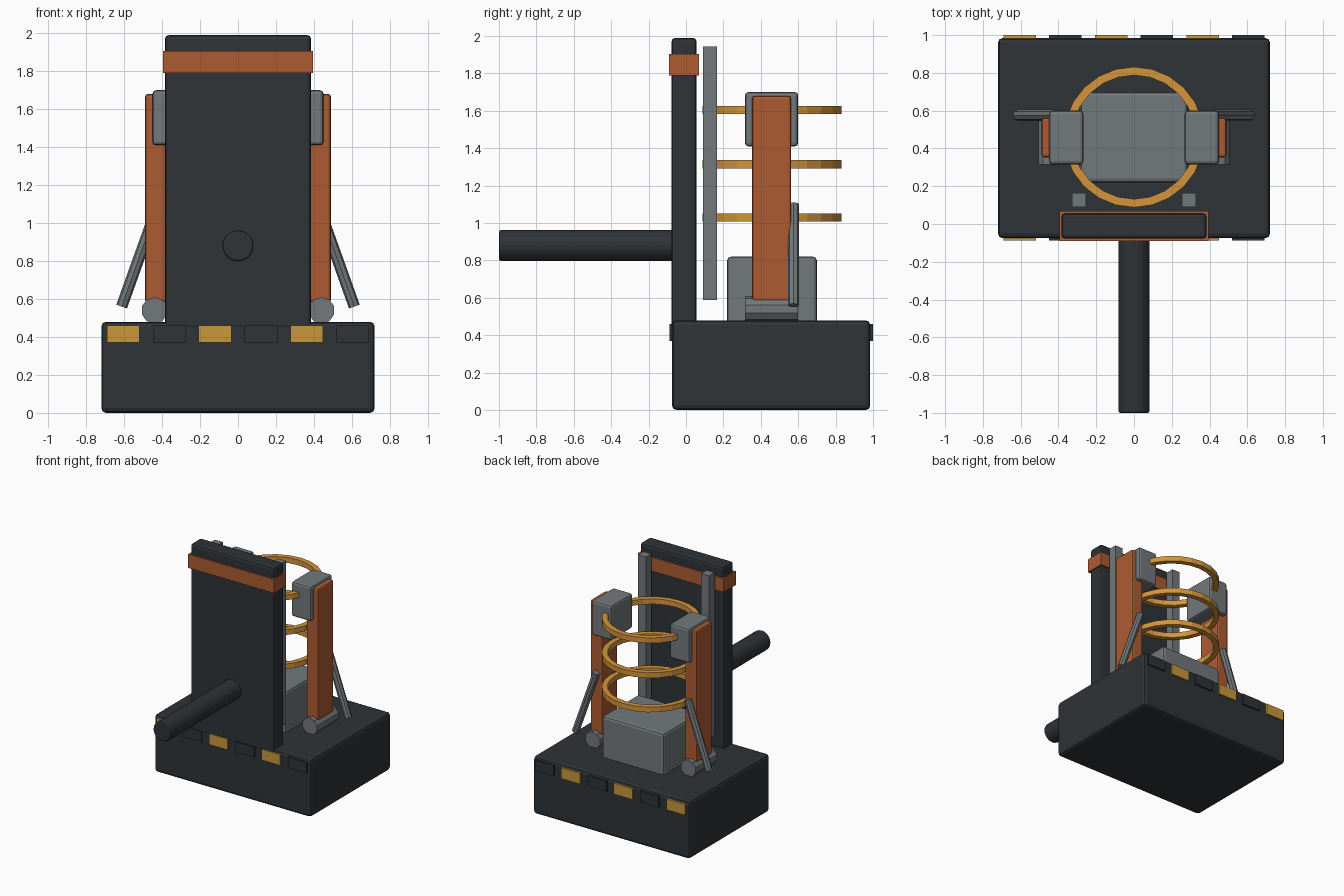
import bpy, bmesh, math
from mathutils import Vector

if "Cube" in bpy.data.objects:
    bpy.data.objects.remove(bpy.data.objects["Cube"])


def material(name, rgb):
    m = bpy.data.materials.new(name)
    m.diffuse_color = (*rgb, 1)
    m.use_nodes = True
    m.node_tree.nodes["Principled BSDF"].inputs["Base Color"].default_value = m.diffuse_color
    return m


DARK = material("dark_metal", (0.028, 0.033, 0.038))
GREY = material("grey_metal", (0.17, 0.19, 0.20))
ORANGE = material("orange_paint", (0.42, 0.105, 0.032))
YELLOW = material("yellow_paint", (0.58, 0.31, 0.045))
GOLD = material("gold_ring", (0.66, 0.30, 0.045))


def add_bevel(ob, width):
    if width:
        b = ob.modifiers.new("bevel", 'BEVEL')
        b.width = width
        b.segments = 2
        b.limit_method = 'ANGLE'


def box(name, x, y, z, mat, bevel=0.0):
    """Box given by its (min, max) range on each axis."""
    lo, hi = Vector((x[0], y[0], z[0])), Vector((x[1], y[1], z[1]))
    bpy.ops.mesh.primitive_cube_add(size=1, location=(lo + hi) / 2)
    ob = bpy.context.object
    ob.name = name
    ob.scale = hi - lo
    bpy.ops.object.transform_apply(location=False, rotation=False, scale=True)
    ob.data.materials.append(mat)
    add_bevel(ob, bevel)
    return ob


def rod(name, a, b, radius, sides, mat, bevel=0.0):
    """Cylinder running from point a to point b."""
    a, b = Vector(a), Vector(b)
    bpy.ops.mesh.primitive_cylinder_add(
        vertices=sides, radius=radius, depth=(b - a).length, location=(a + b) / 2,
        rotation=(b - a).to_track_quat('Z', 'Y').to_euler())
    ob = bpy.context.object
    ob.name = name
    ob.data.materials.append(mat)
    add_bevel(ob, bevel)
    return ob


def ring(name, centre, inner, outer, height, sides, mat):
    """Flat band ring with a square section."""
    bm = bmesh.new()
    section = [(inner, -height / 2), (outer, -height / 2), (outer, height / 2), (inner, height / 2)]
    loops = []
    for i in range(sides):
        t = 2 * math.pi * i / sides
        loops.append([bm.verts.new((r * math.cos(t), r * math.sin(t), h)) for r, h in section])
    for i in range(sides):
        p, q = loops[i], loops[(i + 1) % sides]
        for k in range(4):
            n = (k + 1) % 4
            bm.faces.new((p[k], q[k], q[n], p[n]))
    bmesh.ops.recalc_face_normals(bm, faces=bm.faces)
    me = bpy.data.meshes.new(name)
    bm.to_mesh(me)
    bm.free()
    ob = bpy.data.objects.new(name, me)
    ob.location = centre
    bpy.context.collection.objects.link(ob)
    me.materials.append(mat)


# Base with hazard stripes along the front and back edges
box("base", (-0.72, 0.72), (-0.075, 0.985), (0, 0.48), DARK, 0.025)
for i in range(6):
    x = -0.605 + i * 0.242
    mat = DARK if i % 2 else YELLOW
    box("front_stripe", (x - 0.086, x + 0.086), (-0.087, -0.06), (0.37, 0.46), mat)
    box("back_stripe", (x - 0.086, x + 0.086), (0.97, 1.0), (0.37, 0.46), mat)

# Front plate, its band and the handle
box("front_plate", (-0.385, 0.385), (-0.078, 0.057), (0.44, 1.99), DARK, 0.02)
box("plate_band", (-0.395, 0.395), (-0.09, 0.07), (1.79, 1.905), ORANGE)
rod("handle", (0, -1, 0.88), (0, 0, 0.88), 0.082, 20, DARK, 0.01)

# Central block and the coil rings above it
box("core_block", (-0.285, 0.285), (0.22, 0.70), (0.46, 0.82), GREY, 0.02)
for z in (1.03, 1.315, 1.605):
    ring("coil_ring", (0, 0.46, z), 0.328, 0.372, 0.044, 24, GOLD)

# Mirrored side parts
for s, side in ((-1, "left"), (1, "right")):
    def span(a, b):
        return tuple(sorted((s * a, s * b)))
    box(side + "_rail", span(0.255, 0.328), (0.09, 0.165), (0.59, 1.945), GREY)
    box(side + "_arm", span(0.38, 0.49), (0.353, 0.562), (0.58, 1.68), ORANGE, 0.015)
    box(side + "_clamp_head", span(0.268, 0.45), (0.315, 0.60), (1.41, 1.70), GREY, 0.018)
    rod(side + "_hinge", (s * 0.44, 0.315, 0.54), (s * 0.44, 0.60, 0.54), 0.07, 10, GREY)
    rod(side + "_strut", (s * 0.613, 0.575, 0.56), (s * 0.42, 0.575, 1.10), 0.03, 8, GREY)
